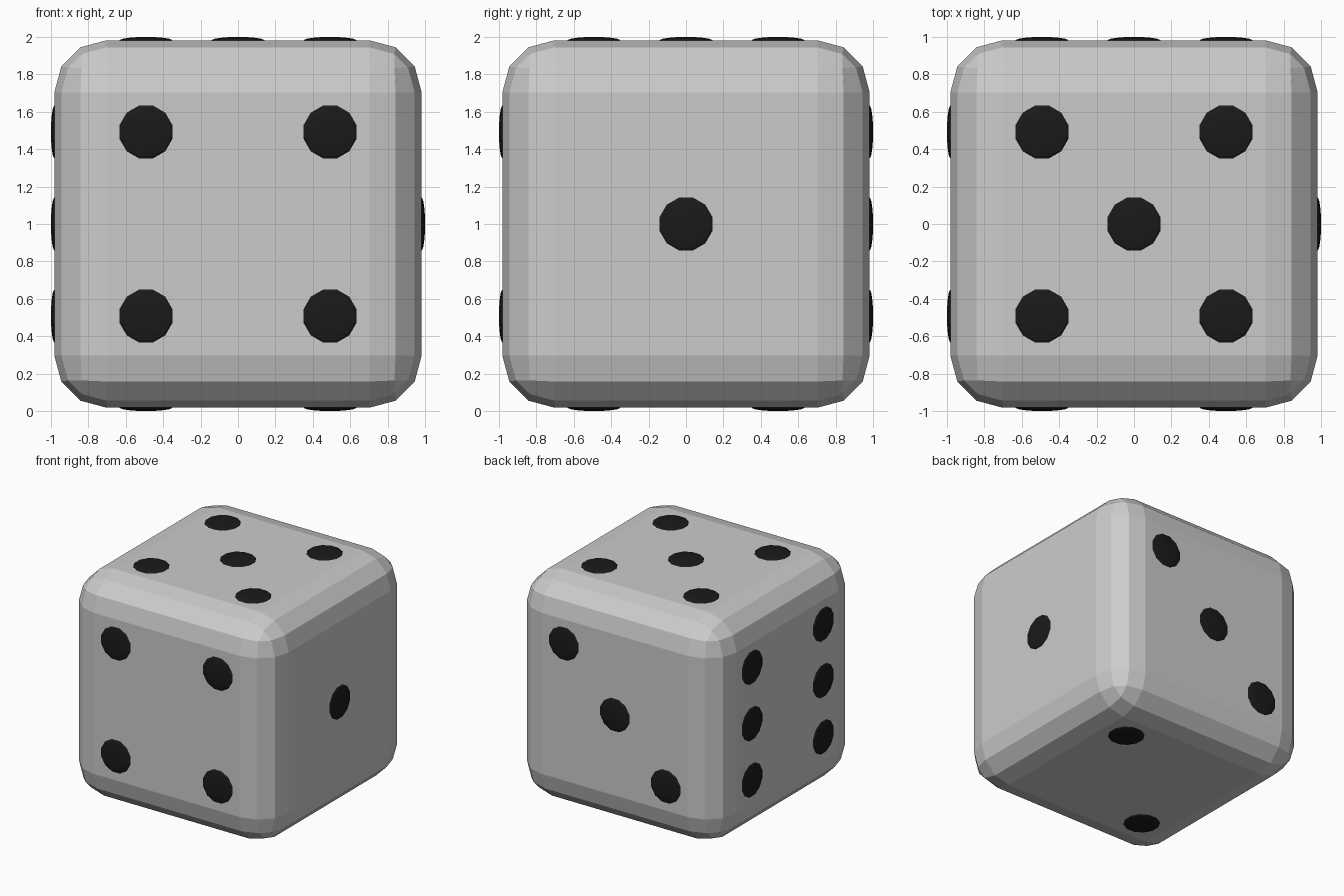
import bpy, math
from mathutils import Vector, Matrix

if "Cube" in bpy.data.objects:
    bpy.data.objects.remove(bpy.data.objects["Cube"])

HALF = 0.982      # half width of the body
ROUND = 0.279     # edge rounding
D = 0.492         # pip offset from the face centre
PIP_R, PIP_H = 0.146, 0.018
CENTRE = Vector((0, 0, 1))

black = bpy.data.materials.new("pip_black")
black.diffuse_color = (0.01, 0.01, 0.01, 1)
black.use_nodes = True
black.node_tree.nodes["Principled BSDF"].inputs["Base Color"].default_value = black.diffuse_color

# Body: cube with three-segment rounded edges
bpy.ops.mesh.primitive_cube_add(size=2 * HALF, location=CENTRE)
body = bpy.context.object
body.name = "die_body"
bevel = body.modifiers.new("round_edges", 'BEVEL')
bevel.width = ROUND
bevel.segments = 3


def add_pips(face, normal, u, v, spots):
    """Flattened spheres set into one face, at grid spots along u and v."""
    n, u, v = Vector(normal), Vector(u), Vector(v)
    turn = n.to_track_quat('Z', 'Y').to_matrix().to_4x4()
    for i, (a, b) in enumerate(spots):
        bpy.ops.mesh.primitive_uv_sphere_add(segments=12, ring_count=8, radius=1)
        pip = bpy.context.object
        pip.name = f"pip_{face}_{i + 1}"
        pos = CENTRE + n * HALF + (u * a + v * b) * D
        pip.data.transform(turn @ Matrix.Diagonal((PIP_R, PIP_R, PIP_H, 1))
                           @ Matrix.Rotation(math.radians(15), 4, 'Z'))
        pip.location = pos
        pip.data.materials.append(black)


X, Y, Z = (1, 0, 0), (0, 1, 0), (0, 0, 1)
corners = [(a, b) for a in (-1, 1) for b in (-1, 1)]
diagonal = [(-1, -1), (1, 1)]

# Pips: opposite faces add up to seven
add_pips("right", X, Y, Z, [(0, 0)])
add_pips("bottom", (0, 0, -1), X, Y, diagonal)
add_pips("back", Y, X, Z, diagonal + [(0, 0)])
add_pips("front", (0, -1, 0), X, Z, corners)
add_pips("top", Z, X, Y, corners + [(0, 0)])
add_pips("left", (-1, 0, 0), Y, Z, corners + [(-1, 0), (1, 0)])
